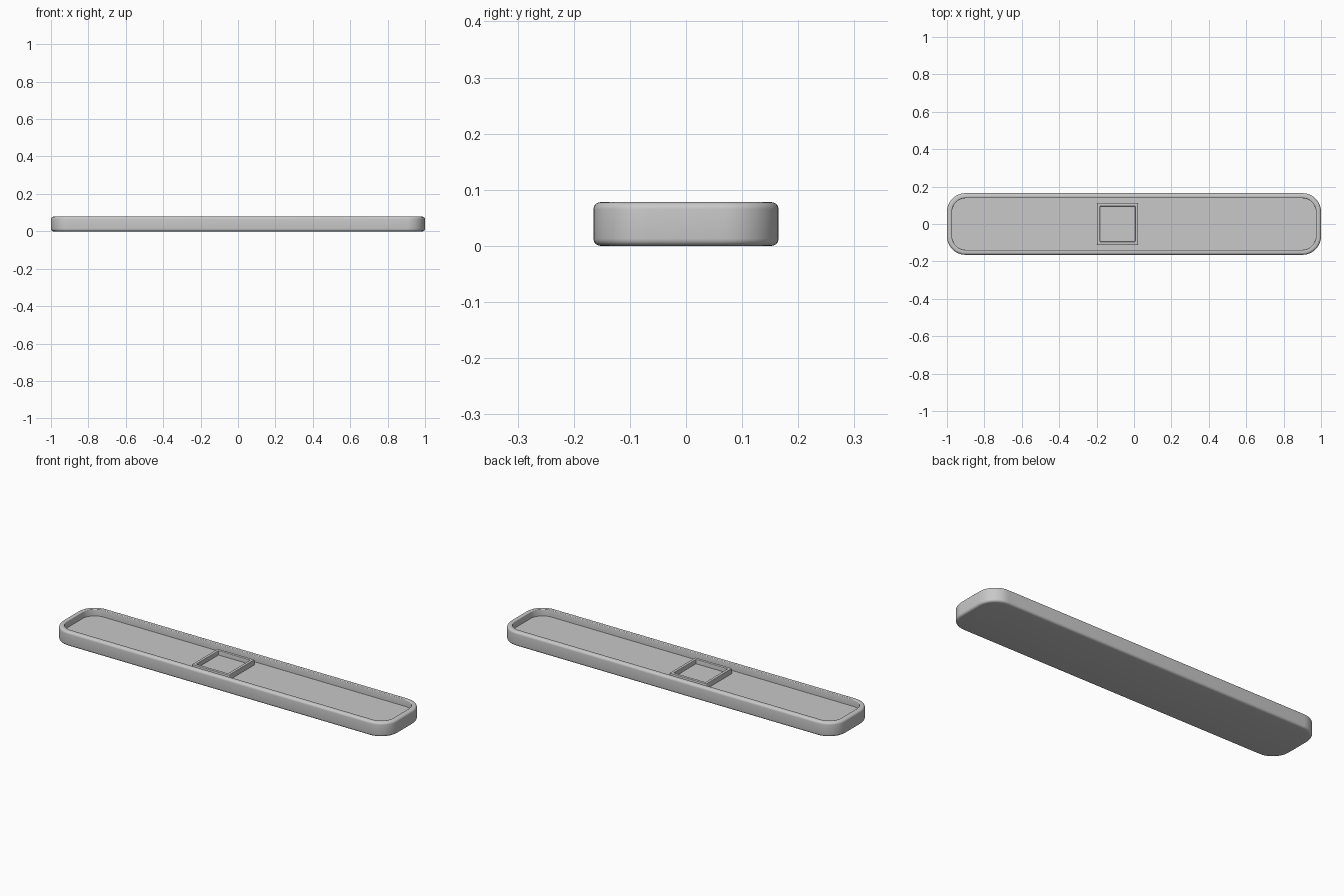
import bpy, bmesh, math

cube = bpy.data.objects.get("Cube")
if cube:
    bpy.data.objects.remove(cube, do_unlink=True)

grey = bpy.data.materials.new("light grey")
grey.use_nodes = True
colour = (0.58, 0.58, 0.58, 1)
grey.diffuse_color = colour
grey.node_tree.nodes["Principled BSDF"].inputs["Base Color"].default_value = colour


def rounded_ring(bm, hx, hy, r, z, cx, steps):
    """One rounded rectangle of vertices."""
    ring = []
    for k, (sx, sy) in enumerate([(1, 1), (-1, 1), (-1, -1), (1, -1)]):
        for i in range(steps + 1):
            a = math.pi / 2 * (k + i / steps)
            ring.append(bm.verts.new((cx + sx * (hx - r) + r * math.cos(a),
                                      sy * (hy - r) + r * math.sin(a), z)))
    return ring


def fillet(inset, z, r, start, end, steps=5):
    """Profile arc in (inset, height), angles in degrees."""
    angles = [math.radians(start + (end - start) * i / steps) for i in range(steps + 1)]
    return [(inset + r * math.cos(a), z + r * math.sin(a)) for a in angles]


def loft(name, hx, hy, radius, profile, cx=0, steps=10, cap_bottom=True):
    """Sweep an (inset, height) profile round a rounded rectangle."""
    bm = bmesh.new()
    rings = [rounded_ring(bm, hx - d, hy - d, max(radius - d, 0.002), z, cx, steps)
             for d, z in profile]
    n = len(rings[0])
    for lo, hi in zip(rings, rings[1:]):
        for i in range(n):
            j = (i + 1) % n
            bm.faces.new((lo[i], lo[j], hi[j], hi[i]))
    if cap_bottom:
        bm.faces.new(rings[0][::-1])
    bm.faces.new(rings[-1])
    mesh = bpy.data.meshes.new(name)
    bm.to_mesh(mesh)
    bm.free()
    mesh.materials.append(grey)
    obj = bpy.data.objects.new(name, mesh)
    bpy.context.collection.objects.link(obj)
    bpy.ops.object.select_all(action='DESELECT')
    obj.select_set(True)
    bpy.context.view_layer.objects.active = obj
    bpy.ops.object.shade_smooth_by_angle(angle=math.radians(35))
    return obj


HEIGHT, FLOOR, RIM = 0.078, 0.042, 0.027

# Shallow tray with softened outer edges and a raised rim
edge, lip = 0.013, 0.004
tray_profile = (fillet(edge, edge, edge, 270, 180)
                + fillet(edge, HEIGHT - edge, edge, 180, 90)
                + fillet(RIM - lip, HEIGHT - lip, lip, 90, 0, 3)
                + [(RIM, FLOOR)])
loft("tray", 1.0, 0.165, 0.1, tray_profile)

# Small square holder standing on the tray floor
top, wall, soft = 0.07, 0.016, 0.003
holder_profile = ([(0, FLOOR - 0.002)]
                  + fillet(soft, top - soft, soft, 180, 90, 3)
                  + fillet(wall - soft, top - soft, soft, 90, 0, 3)
                  + [(wall, FLOOR + 0.004)])
loft("square_holder", 0.11, 0.11, 0.004, holder_profile, cx=-0.088, steps=3,
     cap_bottom=False)
